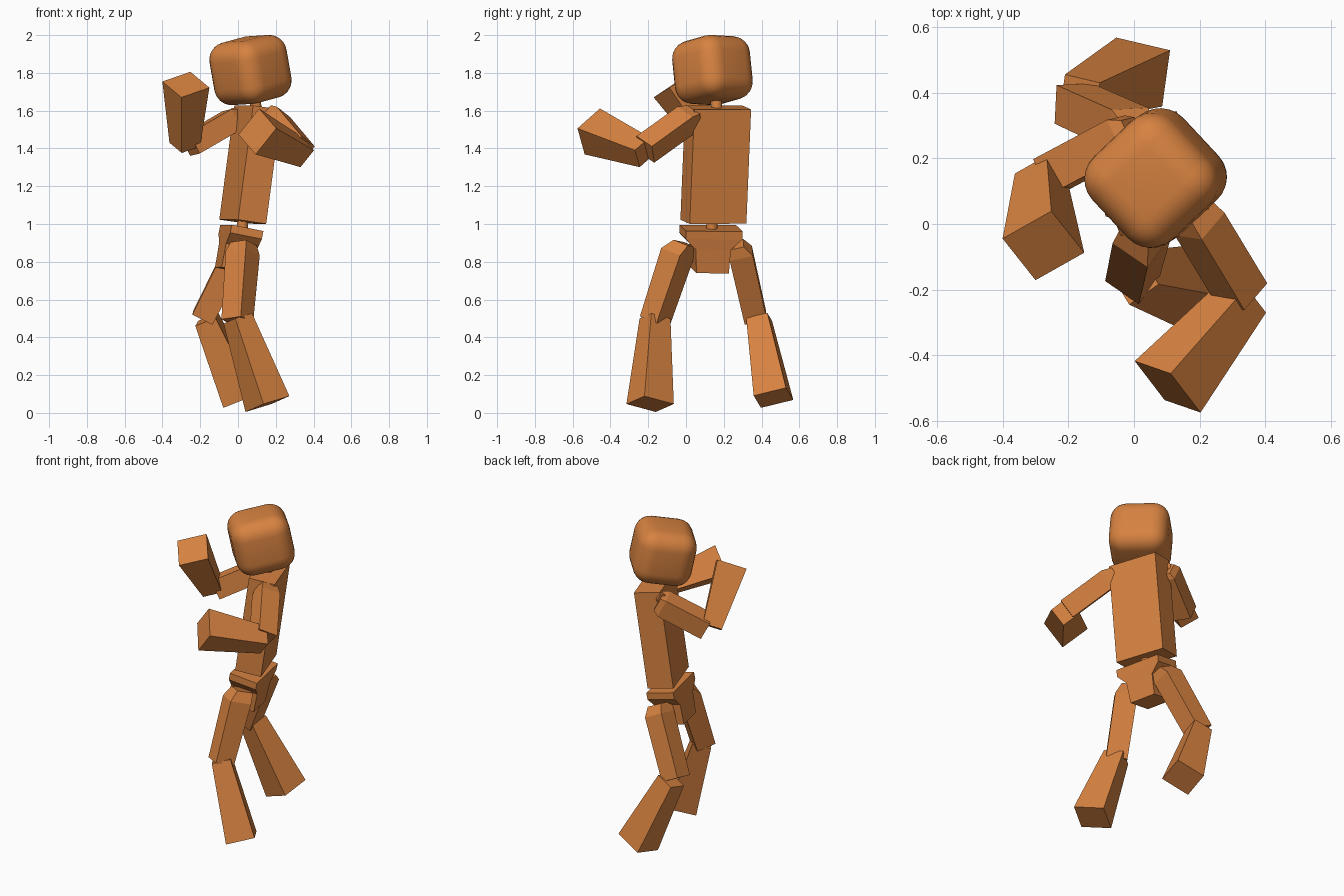
import bpy, bmesh, math
from mathutils import Vector, Matrix

if "Cube" in bpy.data.objects:
    bpy.data.objects.remove(bpy.data.objects["Cube"])

clay = bpy.data.materials.new("orange clay")
clay.diffuse_color = (0.68, 0.225, 0.052, 1)
clay.use_nodes = True
clay.node_tree.nodes["Principled BSDF"].inputs["Base Color"].default_value = clay.diffuse_color


def finish(name, bm):
    bmesh.ops.recalc_face_normals(bm, faces=bm.faces)
    mesh = bpy.data.meshes.new(name)
    bm.to_mesh(mesh)
    bm.free()
    mesh.materials.append(clay)
    obj = bpy.data.objects.new(name, mesh)
    bpy.context.collection.objects.link(obj)
    return obj


def loft(name, rings, hint):
    """Four-sided limb through rings of (centre, width, depth); width runs along hint."""
    axis = (Vector(rings[-1][0]) - Vector(rings[-2][0])).normalized()
    e1 = Vector(hint)
    e1 = (e1 - axis * e1.dot(axis)).normalized()
    e2 = axis.cross(e1)
    bm = bmesh.new()
    loops = []
    for c, w, d in rings:
        loops.append([bm.verts.new(Vector(c) + e1 * (w / 2 * a) + e2 * (d / 2 * b))
                      for a, b in ((1, 1), (-1, 1), (-1, -1), (1, -1))])
    for lo, hi in zip(loops, loops[1:]):
        for i in range(4):
            j = (i + 1) % 4
            bm.faces.new((lo[i], lo[j], hi[j], hi[i]))
    bm.faces.new(loops[0])
    bm.faces.new(loops[-1])
    return finish(name, bm)


def pin(name, a, b, radius=0.03):
    """Round joint pin between two points."""
    a, b = Vector(a), Vector(b)
    bm = bmesh.new()
    rot = (b - a).to_track_quat('Z', 'Y').to_matrix().to_4x4()
    bmesh.ops.create_cone(bm, cap_ends=True, segments=16, radius1=radius, radius2=radius,
                          depth=(b - a).length, matrix=Matrix.Translation((a + b) / 2) @ rot)
    return finish(name, bm)


# Trunk
loft("torso", [((0.025, 0.145, 1.012), 0.316, 0.158),
               ((0.105, 0.17, 1.617), 0.316, 0.158)], (-0.316, 0.949, 0))
loft("pelvis", [((-0.025, 0.125, 0.755), 0.175, 0.165),
                ((0.0, 0.128, 0.88), 0.19, 0.17),
                ((0.012, 0.131, 0.936), 0.306, 0.174),
                ((0.02, 0.133, 0.978), 0.306, 0.174)], (-0.2, 0.98, 0))
pin("spine_pin", (0.02, 0.135, 0.95), (0.026, 0.14, 1.03))
pin("neck_pin", (0.1, 0.165, 1.58), (0.085, 0.155, 1.70))

# Head: rounded cube, turned and tipped forward
up = Vector((-0.17, -0.10, 0.98)).normalized()
side = Vector((math.cos(math.radians(43)), math.sin(math.radians(43)), 0))
side = (side - up * side.dot(up)).normalized()
front = up.cross(side)
basis = Matrix((side, front, up)).transposed().to_4x4()
bm = bmesh.new()
bmesh.ops.create_cube(bm, size=1)
bmesh.ops.scale(bm, vec=(0.348, 0.348, 0.338), verts=bm.verts)
bmesh.ops.bevel(bm, geom=bm.edges[:], offset=0.095, segments=6, profile=0.5, affect='EDGES')
bmesh.ops.transform(bm, matrix=Matrix.Translation((0.066, 0.14, 1.815)) @ basis, verts=bm.verts)
for f in bm.faces:
    f.smooth = True
finish("head", bm)

# Left leg
loft("left_thigh", [((0.03, 0.0, 0.895), 0.10, 0.10),
                    ((0.025, -0.045, 0.845), 0.13, 0.13),
                    ((-0.004, -0.165, 0.486), 0.125, 0.115)], (0.1, -0.068, 0.016))
loft("left_shin", [((-0.001, -0.164, 0.5), 0.122, 0.112),
                   ((0.156, -0.19, 0.047), 0.187, 0.172)], (0.095, -0.155, 0.042))

# Right leg
loft("right_thigh", [((0.01, 0.255, 0.89), 0.10, 0.10),
                     ((-0.015, 0.29, 0.845), 0.125, 0.125),
                     ((-0.185, 0.367, 0.505), 0.12, 0.12)], (0.05, 1, 0.2))
loft("right_shin", [((-0.165, 0.387, 0.495), 0.116, 0.117),
                    ((0.016, 0.463, 0.08), 0.178, 0.18)], (0.024, 0.172, 0.042))

# Left arm
loft("left_upper_arm", [((0.17, 0.045, 1.57), 0.10, 0.10),
                        ((0.2, 0.0, 1.55), 0.12, 0.12),
                        ((0.33, -0.215, 1.395), 0.12, 0.12)], (0.07, 0.045, -0.06))
loft("left_forearm", [((0.337, -0.219, 1.38), 0.117, 0.119),
                      ((0.1025, -0.496, 1.49), 0.18, 0.183)], (0.11, -0.038, 0.138))

# Right arm
loft("right_upper_arm", [((0.0, 0.28, 1.565), 0.09, 0.09),
                         ((-0.03, 0.27, 1.55), 0.12, 0.12),
                         ((-0.255, 0.15, 1.42), 0.12, 0.12)], (0.45, -0.88, 0.12))
loft("right_forearm", [((-0.282, 0.14, 1.42), 0.118, 0.116),
                       ((-0.276, -0.066, 1.738), 0.182, 0.178)], (0.1, -0.126, -0.084))
pin("right_shoulder_pin", (-0.03, 0.285, 1.585), (0.05, 0.24, 1.585))
pin("left_shoulder_pin", (0.17, 0.03, 1.57), (0.13, 0.09, 1.57))
